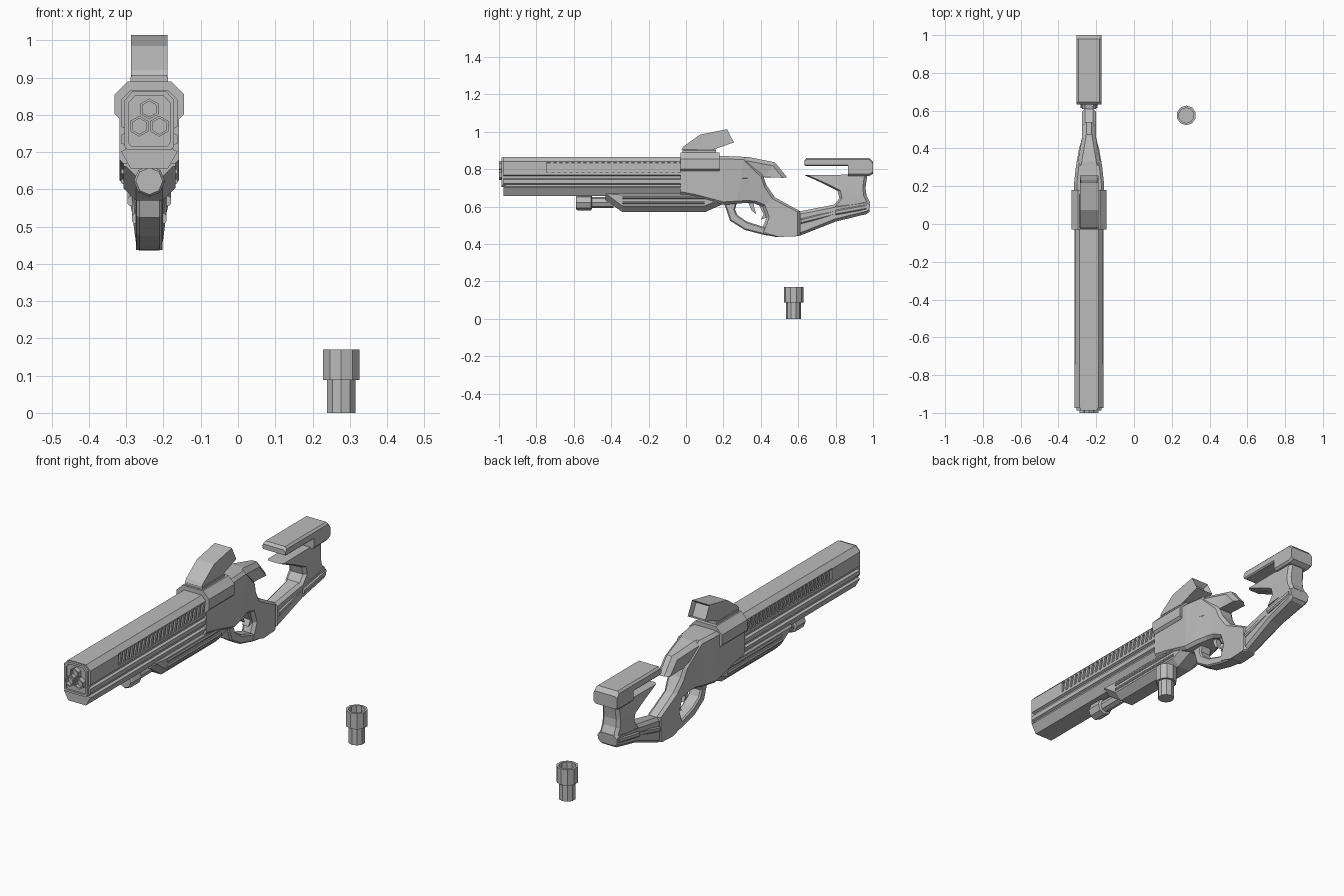
import bpy, bmesh, math
from mathutils import Vector

default_cube = bpy.data.objects.get("Cube")
if default_cube:
    bpy.data.objects.remove(default_cube)

CENTRE = -.238  # centre line of the long body
DECK = .866     # top of barrel and body
SIDE = .076     # half width of the barrel

grey = bpy.data.materials.new("plain_grey")
grey.use_nodes = True
grey.diffuse_color = (.5, .5, .5, 1)
grey.node_tree.nodes["Principled BSDF"].inputs["Base Color"].default_value = grey.diffuse_color


def finish(name, bm, x=CENTRE):
    """Turn a bmesh into a named grey object."""
    bmesh.ops.recalc_face_normals(bm, faces=bm.faces)
    mesh = bpy.data.meshes.new(name)
    bm.to_mesh(mesh)
    bm.free()
    mesh.materials.append(grey)
    obj = bpy.data.objects.new(name, mesh)
    obj.location.x = x
    bpy.context.collection.objects.link(obj)
    return obj


def add_skin(bm, rings):
    """Join equal rings of points into a closed tube."""
    loops = [[bm.verts.new(point) for point in ring] for ring in rings]
    for near, far in zip(loops, loops[1:]):
        for i in range(len(near)):
            bm.faces.new((near[i - 1], near[i], far[i], far[i - 1]))
    bm.faces.new(loops[0])
    bm.faces.new(loops[-1])
    return bm


def skin(name, rings, x=CENTRE):
    return finish(name, add_skin(bmesh.new(), rings), x)


def body_width(y):
    """Half width along the body: broad, then a thin neck, then a widening stock."""
    neck = .036
    return max(neck, min(.08, .08 - .22 * (y - .24)), neck + .05 * (y - .6))


def section(top, bottom, width, chamfer):
    """Chamfered cross-section spanned between an upper and a lower y, z point."""
    top, bottom = Vector((0, *top)), Vector((0, *bottom))
    down = (bottom - top).normalized()
    upper, lower = chamfer
    half = [(top, width - upper), (top + down * upper, width),
            (bottom - down * lower, width), (bottom, width - lower)]
    side = Vector((1, 0, 0))
    return [p + side * x for p, x in half] + [p - side * x for p, x in reversed(half)]


def loft(name, stations, width=None, chamfer=(.015, .015)):
    """Skin over pairs of upper and lower points; the width follows the body by default."""
    rings = []
    for top, bottom in stations:
        middle = (top[0] + bottom[0]) / 2
        rings.append(section(top, bottom, width or body_width(middle), chamfer))
    return skin(name, rings)


def slab(name, start, end, top, bottom, width, chamfer):
    """Straight chamfered bar along y."""
    return loft(name, [((y, top), (y, bottom)) for y in (start, end)], width, chamfer)


def mirrored(half, y):
    """Full ring at one y from the x, z points of its left half."""
    return [(x, y, z) for x, z in half] + [(-x, y, z) for x, z in reversed(half)]


def extrude_half(name, half, start, end):
    return skin(name, [mirrored(half, start), mirrored(half, end)])


def side_plate(name, outline, width):
    """Run a y, z outline across the body."""
    return skin(name, [[(x, y, z) for y, z in outline] for x in (-width, width)])


def turned(name, profile, sides, place, forward=False):
    """Faceted turned part from radius, height pairs, upright or lying along y."""
    x, y, z = place
    rings = []
    for radius, height in profile:
        ring = []
        for i in range(sides):
            angle = math.tau * i / sides + math.pi / 2
            across, up = radius * math.cos(angle), radius * math.sin(angle)
            ring.append((across, y + height, z + up) if forward else (across, y + up, z + height))
        rings.append(ring)
    return skin(name, rings, x)


def groove(z, depth=.012, half=.011):
    """Bevelled channel cut into the barrel side, listed from top to bottom."""
    floor = half / 2
    return [(SIDE, z + half), (SIDE - depth, z + floor), (SIDE - depth, z - floor), (SIDE, z - half)]


# Barrel: grooved shroud, slimmer above behind the muzzle block
muzzle, step, breech = -.975, -.745, 0
shoulder, ledge = .84, .783
shroud = [(SIDE, ledge)] + groove(.757) + groove(.713) + [(.05, .656)]
slim = SIDE - .01
extrude_half("muzzle_block", [(.05, DECK), (SIDE, shoulder)] + shroud, muzzle, step)
extrude_half("barrel", [(.05, DECK), (slim, shoulder), (slim, ledge)] + shroud, step, breech)
slab("barrel_top_rail", step, breech, DECK, shoulder - .006, SIDE - .002, (.024, .002))

# Slanted cooling ribs on both flanks
rib_count, lean = 22, .013
pitch = (breech - step - .04) / rib_count
for label, sign in (("left", 1), ("right", -1)):
    ribs = bmesh.new()
    for i in range(rib_count):
        low = step + .01 + i * pitch
        high = low + lean
        outline = [(low, ledge), (low + pitch / 2, ledge), (high + pitch / 2, shoulder), (high, shoulder)]
        add_skin(ribs, [[(sign * x, y, z) for y, z in outline] for x in (slim - .006, SIDE - .002)])
    finish("cooling_ribs_" + label, ribs)

# Muzzle frame with a recessed face and three hexagonal bores
face_height, lip = .785, -.987
frame = [(.046, DECK - .004), (slim, shoulder), (slim, .715), (.058, .705)]
inner = [(x * .84, face_height + (z - face_height) * .86) for x, z in frame]
skin("muzzle_frame", [mirrored(frame, muzzle + .01), mirrored(frame, lip),
                      mirrored(inner, lip), mirrored(inner, lip + .01)])
bore, hole, spread = .028, .021, .031
for i, label in enumerate(("top", "right", "left")):
    angle = math.pi / 2 + i * math.tau / 3
    place = (CENTRE + spread * math.cos(angle), muzzle, face_height + spread * math.sin(angle))
    turned(label + "_muzzle_bore", [(bore, 0), (bore, -.025), (hole, -.025), (hole, -.007)], 6, place, True)

# Foregrip under the barrel with side ridges and a front knob
roof, sole = .67, .57
loft("foregrip", [((-.43, roof), (-.43, .635)), ((-.34, roof), (-.34, sole)),
                  ((.1, roof), (.1, sole)), ((.2, roof), (.19, .61))], .07, (.008, .034))
for label, z in (("upper", .655), ("lower", .628)):
    slab(label + "_foregrip_ridge", -.34, .1, z, z - .014, SIDE, (.004, .004))
knob, stem = .042, .03
turned("front_knob", [(knob - .006, 0), (knob, .008), (knob, .08), (stem, .085), (stem, .2)],
       8, (CENTRE, -.587, .622), True)

# Receiver block and sight, whose rear face is hollowed
slab("receiver_block", -.03, .18, .89, .79, .093, (.035, .012))
slab("sight_base", -.02, .16, .905, .88, .05, (.004, .004))
sight = side_plate("sight_hood", [(-.025, .905), (-.015, .92), (.075, .985),
                                  (.22, 1.014), (.256, .943), (.14, .903)], .049)
bm = bmesh.new()
bm.from_mesh(sight.data)
bm.normal_update()
lens = max(bm.faces, key=lambda face: face.normal.y)
bmesh.ops.inset_region(bm, faces=[lens], thickness=.009)
bmesh.ops.translate(bm, verts=lens.verts, vec=-lens.normal * .03)
bm.to_mesh(sight.data)
bm.free()

# Main body sweeping down into the grip
heel_top, heel = (.61, .575), (.61, .445)
loft("main_body", [((-.03, .862), (-.03, .665)), ((.05, DECK), (.05, .65)),
                   ((.21, .87), (.2, .61)), ((.31, DECK), (.27, .615)),
                   ((.41, .77), (.32, .62)), ((.43, .715), (.36, .618)),
                   ((.475, .65), (.41, .6)), (heel_top, (.43, .54)),
                   (heel, (.4, .465)), ((.6, .442), (.48, .437))])
loft("rear_spur", [((.29, DECK), (.29, .75)), ((.33, DECK), (.33, .75)),
                   ((.475, .837), (.42, .757)), ((.54, .757), (.52, .754))], chamfer=(.022, .002))

# Trigger guard and trigger
loft("trigger_guard", [((.275, .63), (.2, .625)), ((.262, .585), (.215, .585)),
                       ((.275, .555), (.235, .525)), ((.325, .52), (.315, .475)),
                       ((.42, .49), (.42, .448)), ((.5, .49), (.5, .436))], .034, (.007, .007))
side_plate("trigger", [(.33, .63), (.36, .63), (.365, .595), (.375, .56), (.35, .58)], .014)
side_plate("grip_catch", [(.39, .61), (.43, .59), (.43, .54), (.4, .53), (.415, .56)], .018)

# Stock: lower arm with side strips, rear column, butt and cheek rest
loft("stock_arm", [(heel_top, heel), ((.8, .612), (.8, .52)),
                   ((.965, .635), (.965, .56)), ((.985, .625), (.98, .572))])
strip = [((y, z), (y, z - .027)) for y, z in ((.615, .535), (.8, .582), (.965, .612))]
for tone, width in (("front", .046), ("rear", .058)):
    pair = strip[:2] if tone == "front" else strip[1:]
    loft(tone + "_stock_strip", pair, width, (.006, .006))
loft("stock_column", [((.785, .6), (.985, .62)), ((.82, .645), (.965, .66)),
                      ((.81, .685), (.96, .7)), ((.73, .725), (.965, .74)),
                      ((.635, .768), (.97, .772))])
crown, slot = .861, .816
cheek = .066
loft("butt_block", [((.865, crown), (.865, .764)), ((.98, crown), (.98, .764)),
                    ((1, .84), (1, .775))], cheek, (.01, .01))
loft("cheek_rest", [((.633, .848), (.633, .822)), ((.645, crown), (.645, slot)),
                    ((.98, crown), (.98, slot))], cheek, (.01, .006))

# Loose canister on the ground with an open cup
body, cup, waist, rim = .04, .052, .088, .17
turned("canister", [(body, 0), (body, waist), (cup, waist), (cup, rim), (body, rim), (body, rim - .035)],
       10, (.277, .575, 0))
